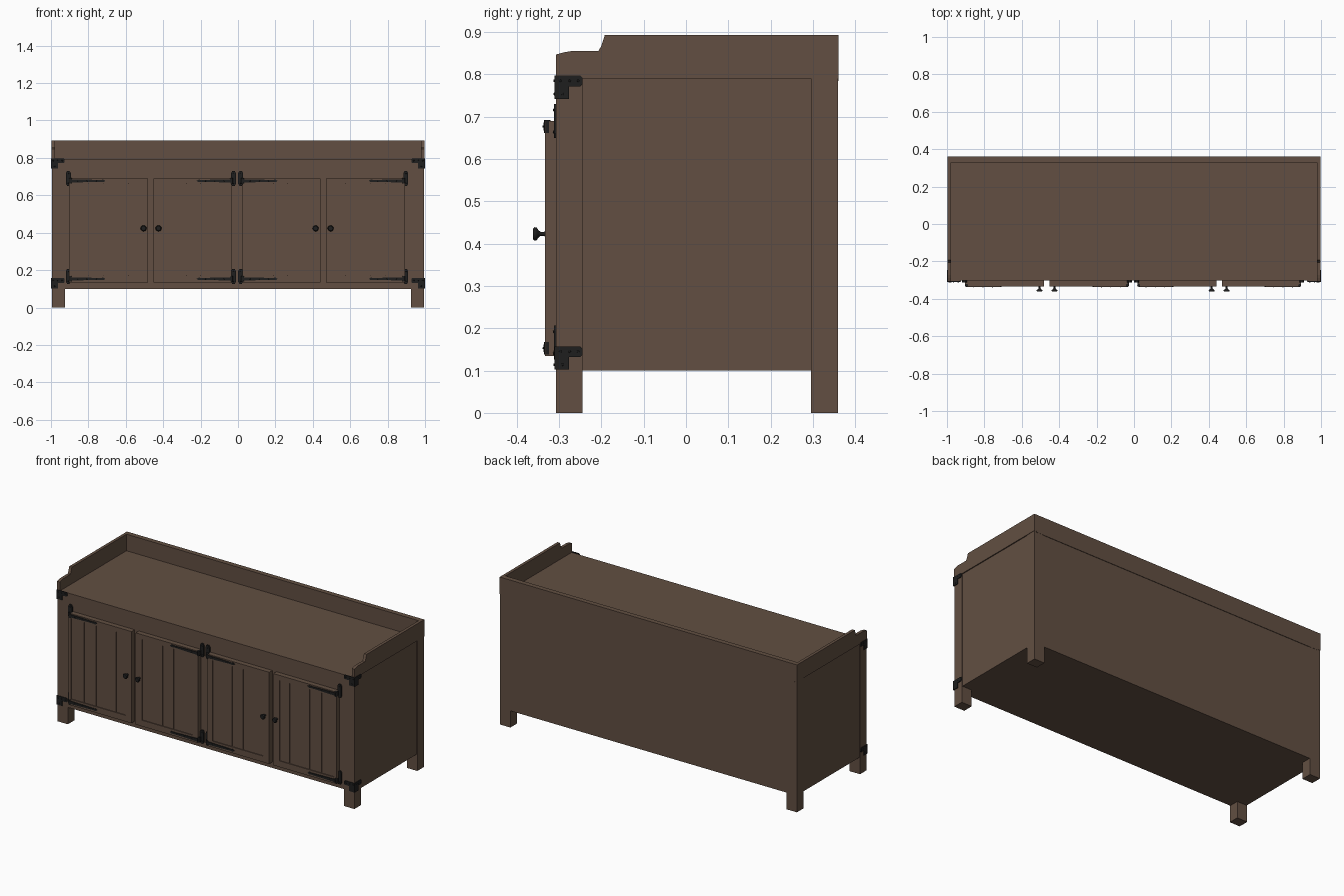
import bpy, bmesh, math
from mathutils import Matrix, Vector

if "Cube" in bpy.data.objects:
    bpy.data.objects.remove(bpy.data.objects["Cube"])

def mat(name, col):
    m = bpy.data.materials.new(name)
    m.diffuse_color = (*col, 1)
    m.use_nodes = True
    m.node_tree.nodes["Principled BSDF"].inputs["Base Color"].default_value = m.diffuse_color
    return m

WOOD = mat("brown wood", (0.122, 0.078, 0.054))
IRON = mat("black iron", (0.013, 0.013, 0.013))

def finish(name, bm, m):
    bmesh.ops.recalc_face_normals(bm, faces=bm.faces)
    me = bpy.data.meshes.new(name)
    bm.to_mesh(me)
    bm.free()
    me.materials.append(m)
    ob = bpy.data.objects.new(name, me)
    bpy.context.collection.objects.link(ob)
    return ob

def add_box(bm, x0, x1, y0, y1, z0, z1):
    mtx = Matrix.Translation(((x0+x1)/2, (y0+y1)/2, (z0+z1)/2)) @ Matrix.Diagonal((abs(x1-x0), abs(y1-y0), abs(z1-z0), 1))
    bmesh.ops.create_cube(bm, size=1, matrix=mtx)

def box(name, *b, m=WOOD):
    bm = bmesh.new()
    add_box(bm, *b)
    return finish(name, bm, m)

def add_prism(bm, pts, offset):
    """Extrude a closed outline of 3D points by an offset."""
    f = bm.faces.new([bm.verts.new(p) for p in pts])
    r = bmesh.ops.extrude_face_region(bm, geom=[f])
    bmesh.ops.translate(bm, vec=offset, verts=[v for v in r['geom'] if isinstance(v, bmesh.types.BMVert)])

def add_lathe_y(bm, x, z, prof, n=16):
    """Turned shape around a y axis; prof is (radius, y)."""
    rings = [[bm.verts.new((x + r*math.cos(2*math.pi*i/n), y, z + r*math.sin(2*math.pi*i/n)))
              for i in range(n)] for r, y in prof]
    for a, b in zip(rings, rings[1:]):
        for i in range(n):
            bm.faces.new((a[i], a[(i+1) % n], b[(i+1) % n], b[i]))
    bm.faces.new(rings[0])
    bm.faces.new(rings[-1])

def add_bolt(bm, pos, axis, r=0.004):
    rot = Vector((0, 0, 1)).rotation_difference(Vector(axis)).to_matrix().to_4x4()
    bmesh.ops.create_cone(bm, cap_ends=True, segments=8, radius1=r, radius2=r*0.6, depth=0.003,
                          matrix=Matrix.Translation(pos) @ rot)

# cabinet body and legs
box("cabinet_body", -0.99, 0.99, -0.303, 0.357, 0.1, 0.793)
for s, side in ((-1, "left"), (1, "right")):
    a, b = sorted((s*0.925, s*0.994))
    box(side + "_front_leg", a, b, -0.307, -0.245, 0, 0.791)
    box(side + "_back_leg", a, b, 0.296, 0.359, 0, 0.791)

# raised side boards with a stepped front, and back board
for s, side in ((-1, "left"), (1, "right")):
    bm = bmesh.new()
    prof = [(-0.307, 0.79), (-0.307, 0.847), (-0.29, 0.852), (-0.272, 0.855), (-0.207, 0.855),
            (-0.2, 0.868), (-0.192, 0.893), (0.36, 0.893), (0.36, 0.79)]
    add_prism(bm, [(s*0.996, y, z) for y, z in prof], (-s*0.018, 0, 0))
    finish(side + "_top_board", bm, WOOD)
box("back_board", -0.98, 0.98, 0.33, 0.36, 0.785, 0.893)

C = -0.005            # the doors mirror about this x
Z0, Z1 = 0.135, 0.69

def door(name, s, e0, e1, p0, p1, grooves):
    """Framed door with recessed planks; distances are measured from C."""
    X = lambda d: C + s*d
    bm = bmesh.new()
    pz0, pz1 = 0.172, 0.66
    add_box(bm, X(e0), X(p0), -0.333, -0.302, Z0, Z1)
    add_box(bm, X(p1), X(e1), -0.333, -0.302, Z0, Z1)
    add_box(bm, X(p0), X(p1), -0.333, -0.302, Z0, pz0)
    add_box(bm, X(p0), X(p1), -0.333, -0.302, pz1, Z1)
    add_box(bm, X(p0), X(p1), -0.322, -0.302, pz0, pz1)
    edges = [p0] + grooves + [p1]
    for i, (u, v) in enumerate(zip(edges, edges[1:])):
        u += 0.002 if i else 0
        v -= 0.002 if i < len(edges) - 2 else 0
        add_box(bm, X(u), X(v), -0.328, -0.318, pz0, pz1)
    finish(name, bm, WOOD)

def hinge(name, xp, d, z, up):
    """Strap hinge: upright plate at xp, strap running in direction d."""
    bm = bmesh.new()
    zc = z + 0.013*up
    w, h = 0.013, 0.04
    pts = [(w, -h+0.012), (w, h-0.012), (w*0.5, h), (-w*0.5, h), (-w, h-0.012),
           (-w, -h+0.012), (-w*0.5, -h), (w*0.5, -h)]
    add_prism(bm, [(xp + x, -0.312, zc + k) for x, k in pts], (0, 0.01, 0))
    # knuckle
    bmesh.ops.create_cone(bm, cap_ends=True, segments=12, radius1=0.008, radius2=0.008, depth=0.03,
                          matrix=Matrix.Translation((xp + d*0.011, -0.328, z)))
    add_box(bm, xp + d*0.004, xp + d*0.018, -0.328, -0.306, z - 0.013, z + 0.013)
    # tapered strap
    strap = [(0.01, -0.009), (0.17, -0.005), (0.187, -0.007), (0.198, 0), (0.187, 0.007), (0.17, 0.005), (0.01, 0.009)]
    add_prism(bm, [(xp + d*x, -0.337, z + k) for x, k in strap], (0, 0.006, 0))
    for t in (0.05, 0.1, 0.15):
        add_bolt(bm, (xp + d*t, -0.3375, z), (0, -1, 0), 0.003)
    for k in (-0.026, 0.026):
        add_bolt(bm, (xp, -0.3125, zc + k), (0, -1, 0))
    finish(name, bm, IRON)

def knob(name, x):
    bm = bmesh.new()
    add_lathe_y(bm, x, 0.423, [(0.007, -0.33), (0.005, -0.336), (0.005, -0.344), (0.009, -0.349),
                               (0.015, -0.353), (0.016, -0.358), (0.012, -0.362)])
    ob = finish(name, bm, IRON)
    for p in ob.data.polygons:
        p.use_smooth = len(p.vertices) == 4

for s, side in ((-1, "left"), (1, "right")):
    door(side + "_inner_door", s, 0.03, 0.447, 0.067, 0.405, [0.195, 0.27])
    door(side + "_outer_door", s, 0.475, 0.898, 0.515, 0.88, [0.58, 0.715, 0.795])
    knob(side + "_inner_knob", C + s*0.42)
    knob(side + "_outer_knob", C + s*0.5)
    for z, up, lev in ((0.677, 1, "upper"), (0.153, 1, "lower")):
        hinge(f"{side}_inner_{lev}_hinge", C + s*0.019, s, z, up)
        hinge(f"{side}_outer_{lev}_hinge", C + s*0.902, -s, z, up)

# corner brackets wrapping the front legs
for s, side in ((-1, "left"), (1, "right")):
    for zt, lev in ((0.797, "upper"), (0.157, "lower")):
        bm = bmesh.new()
        zb, zm = zt - 0.055, zt - 0.025
        front = [(0.999, zb), (0.962, zb), (0.962, zm), (0.932, zm), (0.927, zm + 0.005),
                 (0.927, zt - 0.005), (0.932, zt), (0.999, zt)]
        add_prism(bm, [(s*x, -0.311, z) for x, z in front], (0, 0.006, 0))
        sidep = [(-0.311, zb), (-0.276, zb), (-0.276, zm), (-0.25, zm), (-0.245, zm + 0.005),
                 (-0.245, zt - 0.005), (-0.25, zt), (-0.311, zt)]
        add_prism(bm, [(s*0.999, y, z) for y, z in sidep], (-s*0.006, 0, 0))
        for a, z in ((0.94, zt - 0.012), (0.965, zt - 0.012), (0.988, zt - 0.012), (0.98, zb + 0.012)):
            add_bolt(bm, (s*a, -0.3115, z), (0, -1, 0))
        for y, z in ((-0.255, zt - 0.012), (-0.275, zt - 0.012), (-0.297, zt - 0.012), (-0.292, zb + 0.012)):
            add_bolt(bm, (s*0.9985, y, z), (s, 0, 0))
        finish(f"{side}_{lev}_bracket", bm, IRON)
